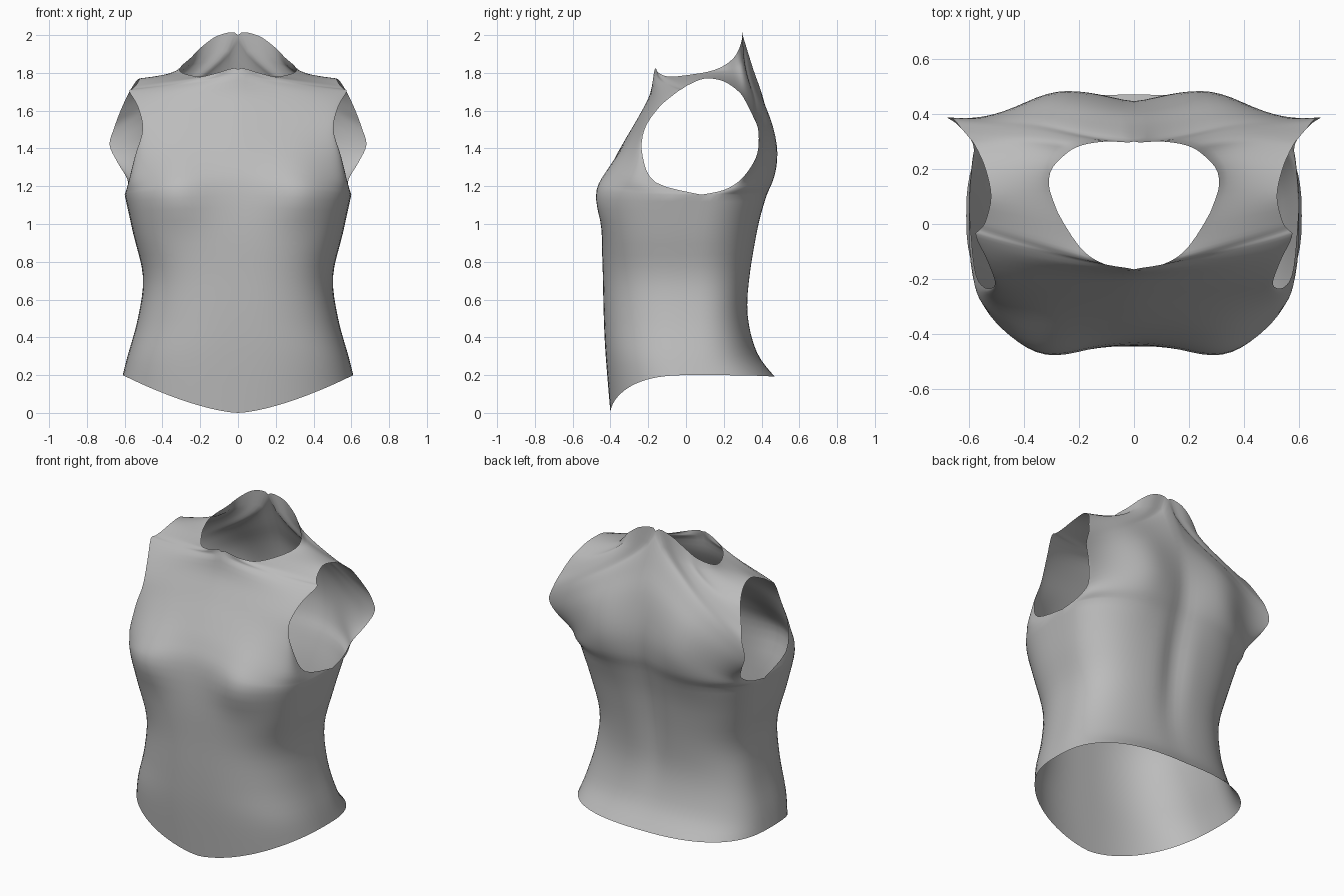
import bpy, bmesh
from math import exp, sin, pi

cube = bpy.data.objects.get("Cube")
if cube:
    bpy.data.objects.remove(cube)

STEPS, COLS = 4, 22

# Body levels: front y, front z, front squareness, back y, back z, back squareness, side x, y, z
body = [
    (-.40, 0, .75, .47, .19, .75, .61, .03, .20),
    (-.425, .30, .75, .375, .32, .75, .585, .03, .30),
    (-.435, .50, .75, .32, .52, .75, .53, .03, .50),
    (-.44, .72, .72, .32, .74, .75, .503, .03, .72),
    (-.445, .96, .62, .35, .97, .75, .555, .045, .95),
    (-.43, 1.2, .52, .395, 1.15, .72, .60, .08, 1.155),
]
# Levels over the shoulder: inner x, y, z, armhole x, y, z, squareness (2 is straight), drop
chest = [
    (0, -.385, 1.33, .58, -.16, 1.22, .62, 1.5),
    (0, -.32, 1.45, .545, -.23, 1.36, .85, 1.5),
    (0, -.25, 1.57, .505, -.22, 1.50, 1.1, 1.4),
    (0, -.19, 1.69, .53, -.14, 1.62, 1.4, 1.2),
    (0, -.165, 1.82, .575, -.045, 1.70, 1.7, .5),
    (.11, -.145, 1.80, .56, -.02, 1.715, 1.9, .6),
    (.20, -.08, 1.78, .54, .01, 1.735, 2, 1),
    (.295, .08, 1.80, .52, .10, 1.77, 2, .8),
]
shoulder = [
    (.305, .18, 1.83, .54, .20, 1.755, 2, .6),
    (.25, .25, 1.88, .575, .28, 1.70, 2, .5),
    (.19, .285, 1.94, .60, .315, 1.65, 2, .55),
    (.10, .30, 2, .63, .35, 1.58, 2, .55),
    (0, .30, 2, .655, .38, 1.51, 1.9, .65),
    (0, .355, 1.82, .68, .387, 1.42, 1.6, 1),
    (0, .41, 1.65, .64, .36, 1.33, 1.3, 1.3),
    (0, .44, 1.43, .585, .29, 1.235, 1.05, 1.5),
    (0, .43, 1.27, .59, .20, 1.18, .85, 1.5),
]
front = [(0, fy, fz, *side, fp, 1.5) for fy, fz, fp, by, bz, bp, *side in body]
back = [(0, by, bz, *side, bp, 1.5) for fy, fz, fp, by, bz, bp, *side in body][::-1]
levels = front + chest + shoulder + back


def spline(keys):
    """Smooth curve through rows of numbers."""
    rows = []
    for i in range(len(keys) - 1):
        quad = [keys[max(0, min(len(keys) - 1, i + k))] for k in (-1, 0, 1, 2)]
        for s in range(STEPS):
            t = s / STEPS
            rows.append([b + .5 * t * (c - a + t * (2*a - 5*b + 4*c - d + t * (3*(b - c) + d - a)))
                         for a, b, c, d in zip(*quad)])
    return rows + [list(keys[-1])]


def bump(x, z, cx, cz, rx, rz):
    return exp(-((x - cx) / rx) ** 2 - ((z - cz) / rz) ** 2)


def surface_point(row, edge, u, is_front):
    cx, cy, cz = row[:3]
    p, drop = row[6:]
    ex, ey, ez = edge[3:6]
    cx = max(cx, 0)
    x = cx + (ex - cx) * u
    y = ey + (cy - ey) * max(0, 1 - u ** (2 / p)) ** (p / 2)
    z = cz + (ez - cz) * u ** drop
    fade = 1 - u ** 6
    if is_front:    # bust
        y -= .055 * fade * bump(x, z, .33, 1.16, .17, .21 if z > 1.16 else .16)
    else:           # shoulder blades and spine groove
        y += .055 * fade * bump(x, z, .29, 1.43, .19, .26)
        y += .03 * fade * (1 - exp(-(x / .08) ** 2)) * bump(0, z, 0, .95, 1, .4)
    return x, y, z


# Half of the torso shell, from front hem over the shoulder to back hem
bm = bmesh.new()
rows = spline(levels)
# The side seam and the armhole rim are separate curves that meet at the armpit
armhole = spline([front[-1]] + chest + shoulder + [back[0]])
edges = spline(front) + armhole[1:-1] + spline(front)[::-1]
top = (len(front) + len(chest) - 1) * STEPS
grid = [[bm.verts.new(surface_point(r, e, sin(pi / 2 * c / COLS), i < top))
         for c in range(COLS + 1)] for i, (r, e) in enumerate(zip(rows, edges))]

# Join front and back along the side seam
for i in range((len(body) - 1) * STEPS + 1):
    bm.verts.remove(grid[-1 - i][-1])
    grid[-1 - i][-1] = grid[i][-1]

for a, b in zip(grid, grid[1:]):
    for c in range(COLS):
        bm.faces.new((a[c], a[c + 1], b[c + 1], b[c]))
for f in bm.faces:
    f.smooth = True

mesh = bpy.data.meshes.new("torso_shell")
bm.to_mesh(mesh)
bm.free()
torso = bpy.data.objects.new("torso_shell", mesh)
bpy.context.collection.objects.link(torso)

mirror = torso.modifiers.new("Mirror", "MIRROR")
mirror.use_clip = True
mirror.merge_threshold = .0005

# Plain grey
grey = bpy.data.materials.new("plain_grey")
grey.use_nodes = True
grey.diffuse_color = (.5, .5, .5, 1)
grey.node_tree.nodes["Principled BSDF"].inputs["Base Color"].default_value = (.5, .5, .5, 1)
mesh.materials.append(grey)
